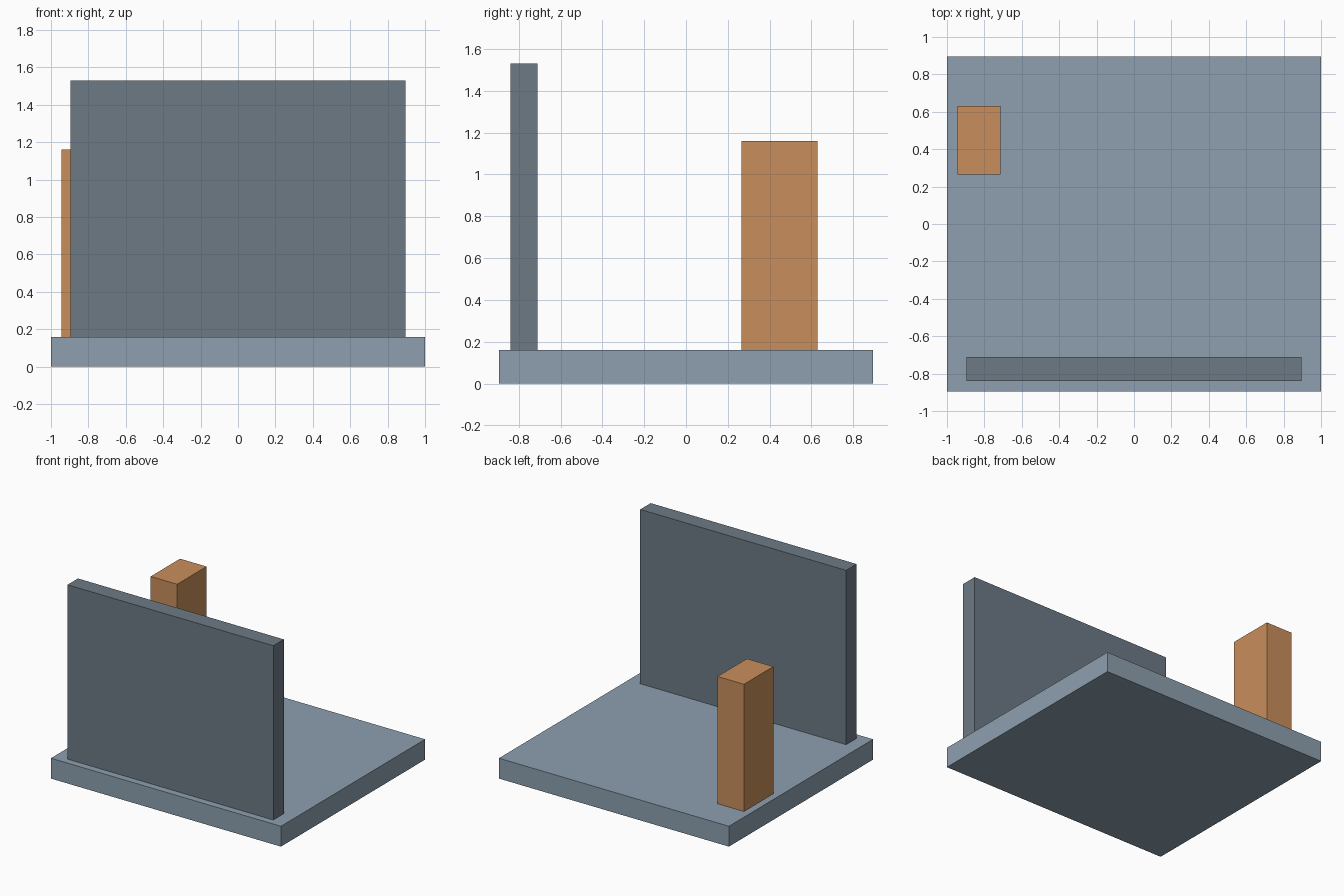
import bpy

if "Cube" in bpy.data.objects:
    bpy.data.objects.remove(bpy.data.objects["Cube"])


def material(name, rgb):
    m = bpy.data.materials.new(name)
    m.diffuse_color = (*rgb, 1.0)
    m.use_nodes = True
    m.node_tree.nodes["Principled BSDF"].inputs["Base Color"].default_value = m.diffuse_color
    return m


def box(name, lo, hi, mat):
    """Axis-aligned box between two corners."""
    centre = [(a + b) / 2 for a, b in zip(lo, hi)]
    bpy.ops.mesh.primitive_cube_add(size=1, location=centre)
    ob = bpy.context.object
    ob.name = name
    ob.scale = [b - a for a, b in zip(lo, hi)]
    bpy.ops.object.transform_apply(location=False, rotation=False, scale=True)
    ob.data.materials.append(mat)
    return ob


blue_grey = material("blue grey", (0.266, 0.352, 0.429))
slate = material("dark slate", (0.153, 0.195, 0.235))
orange = material("warm orange", (0.584, 0.275, 0.107))

BASE_TOP = 0.16

# Floor slab
box("base_slab", (-1, -0.895, 0), (1, 0.895, BASE_TOP), blue_grey)
# Upright panel along the front edge
box("front_wall", (-0.895, -0.84, BASE_TOP), (0.895, -0.71, 1.53), slate)
# Post near the left edge
box("side_post", (-0.945, 0.265, BASE_TOP), (-0.715, 0.63, 1.16), orange)
